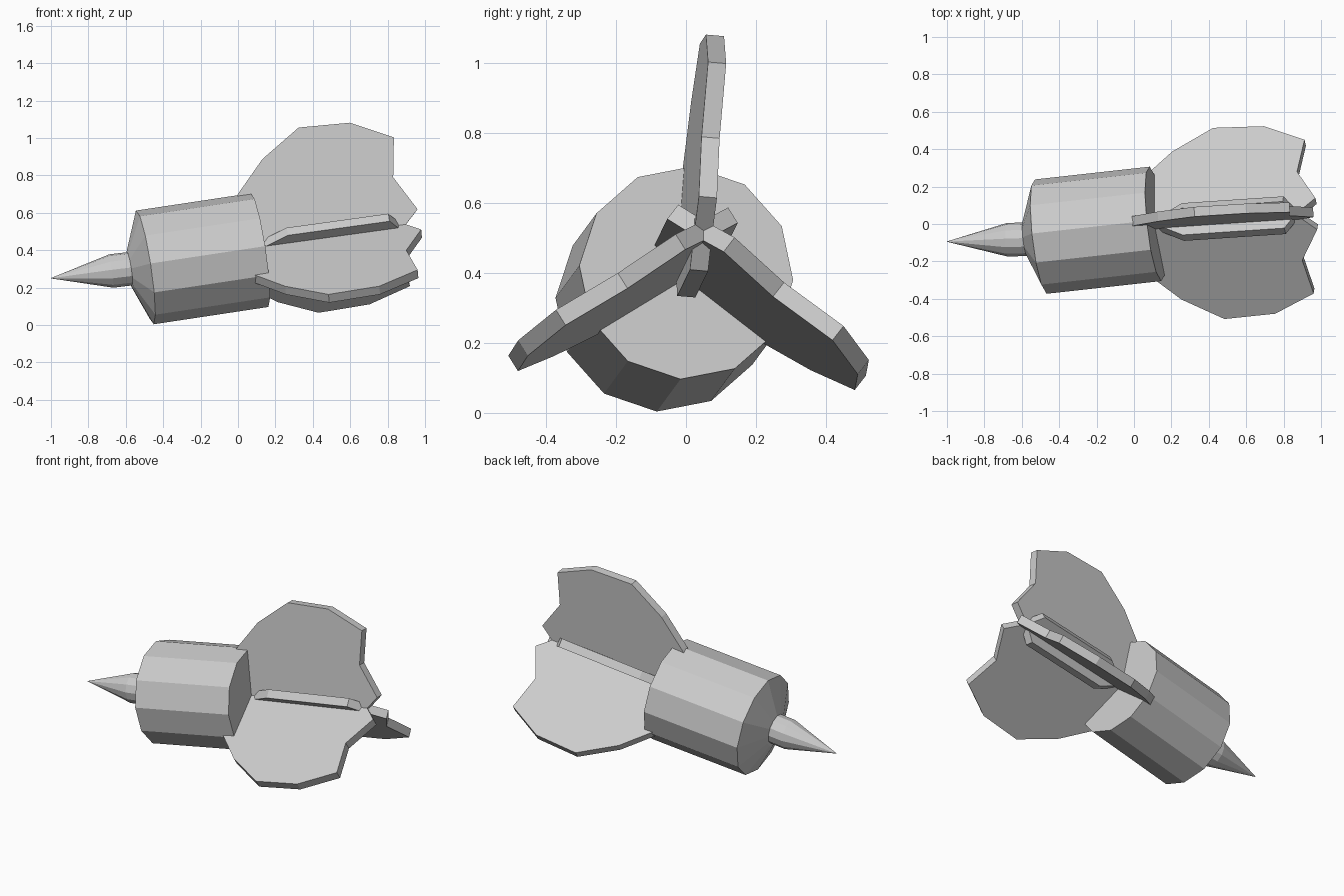
import bpy, bmesh
from math import radians, cos, sin, pi
from mathutils import Vector, Matrix

cube = bpy.data.objects.get("Cube")
if cube:
    bpy.data.objects.remove(cube, do_unlink=True)

grey = bpy.data.materials.new("light_grey")
grey.use_nodes = True
grey.diffuse_color = (0.6, 0.6, 0.6, 1)
grey.node_tree.nodes["Principled BSDF"].inputs["Base Color"].default_value = (0.6, 0.6, 0.6, 1)


def dart_frame(origin, direction):
    """Local x runs from tip to tail, local z is roughly up."""
    axis = Vector(direction).normalized()
    side = Vector((0, 0, 1)).cross(axis).normalized()
    frame = Matrix((axis, side, axis.cross(side))).transposed().to_4x4()
    frame.translation = origin
    return frame


def add_object(name, bm, matrix):
    bmesh.ops.recalc_face_normals(bm, faces=bm.faces)
    mesh = bpy.data.meshes.new(name)
    bm.to_mesh(mesh)
    bm.free()
    mesh.materials.append(grey)
    obj = bpy.data.objects.new(name, mesh)
    obj.matrix_world = matrix
    bpy.context.collection.objects.link(obj)


def lathe(name, profile, frame, sides=12, offset=-4):
    """Faceted solid round local x from (along, radius) pairs, capped at both ends."""
    bm = bmesh.new()
    rings = []
    for along, radius in profile:
        angles = [radians(offset) + 2 * pi * i / sides for i in range(sides)]
        rings.append([bm.verts.new((along, radius * cos(t), radius * sin(t))) for t in angles])
    for a, b in zip(rings, rings[1:]):
        for i in range(sides):
            j = (i + 1) % sides
            bm.faces.new((a[i], a[j], b[j], b[i]))
    bm.faces.new(rings[0])
    bm.faces.new(rings[-1])
    add_object(name, bm, frame)


# Barrel with a shallow conical front, and the pointed nose
lathe("barrel", [(-0.59, 0.10), (-0.507, 0.308), (0.117, 0.308)],
      dart_frame((0, -0.012, 0.383), (1, 0.111, 0.151)))
lathe("nose", [(0, 0.001), (0.325, 0.09), (0.46, 0.09)],
      dart_frame((-1, -0.094, 0.25), (1, 0.03, 0.12)))

# Fin outline as (along, out); it bulges a little past the centre line
FIN = [(0.0, 0.0), (0.0, 0.25), (0.043, 0.3), (0.197, 0.465), (0.413, 0.606),
       (0.689, 0.594), (0.911, 0.484), (0.877, 0.272), (0.982, 0.085),
       (0.875, -0.02), (0.82, -0.105), (0.27, -0.105), (0.12, -0.02)]
THICKNESS = 0.052
fin_frame = dart_frame((0, -0.009, 0.399), (1, 0.067, 0.138))

for name, angle in (("top_fin", 85), ("right_fin", 211.5), ("left_fin", 322)):
    bm = bmesh.new()
    outline = bm.faces.new([bm.verts.new((a, -THICKNESS / 2, r)) for a, r in FIN])
    result = bmesh.ops.extrude_face_region(bm, geom=[outline])
    moved = [v for v in result["geom"] if isinstance(v, bmesh.types.BMVert)]
    bmesh.ops.translate(bm, verts=moved, vec=(0, THICKNESS, 0))
    add_object(name, bm, fin_frame @ Matrix.Rotation(radians(angle - 90), 4, 'X'))
